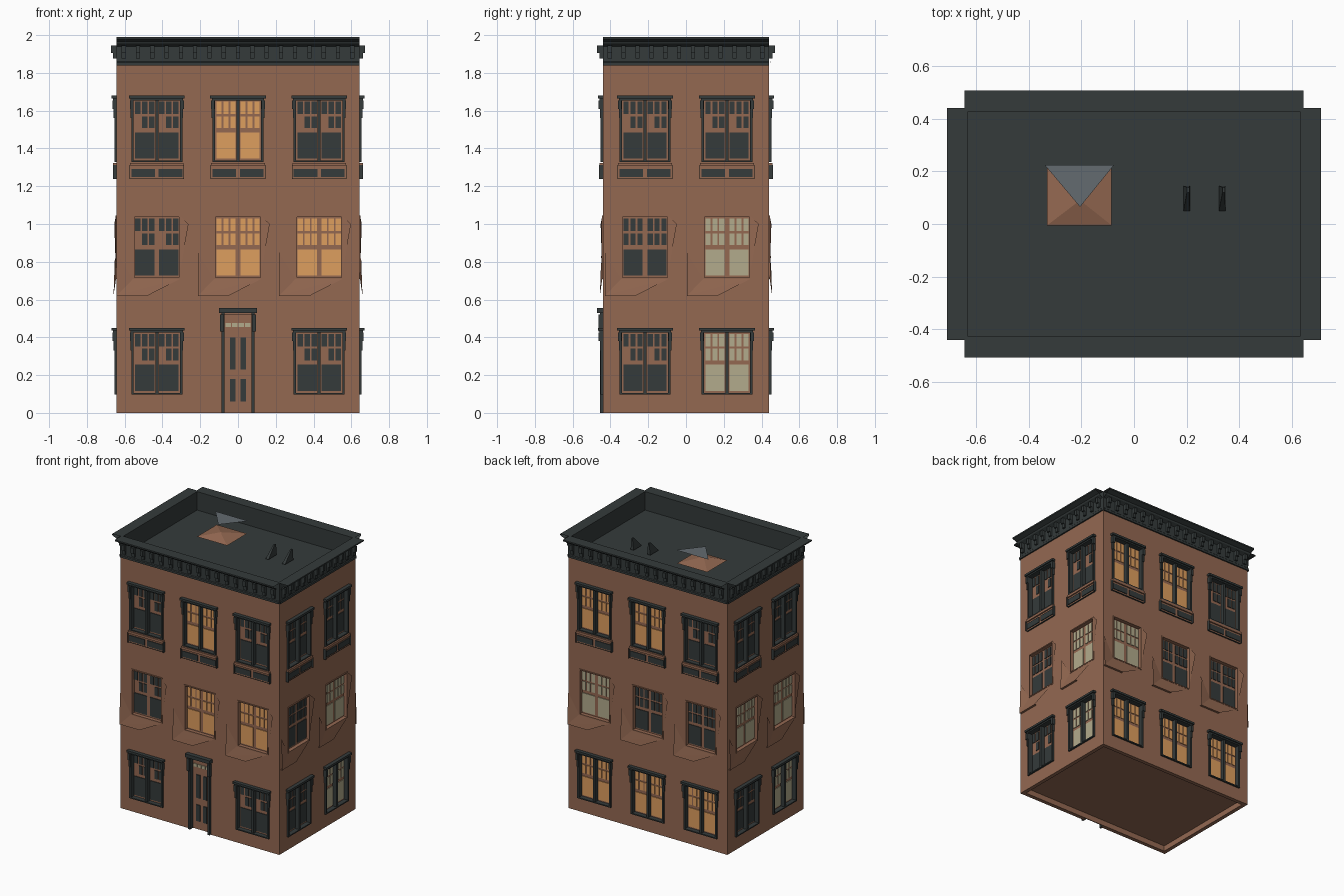
import bpy, bmesh
from math import radians
from mathutils import Matrix, Vector

if "Cube" in bpy.data.objects:
    bpy.data.objects.remove(bpy.data.objects["Cube"])

def linear(c):
    return c / 12.92 if c < 0.04 else ((c + 0.055) / 1.055) ** 2.4

def material(name, *rgb):
    m = bpy.data.materials.new(name)
    m.use_nodes = True
    col = [linear(c) for c in rgb] + [1]
    m.diffuse_color = col
    m.node_tree.nodes["Principled BSDF"].inputs["Base Color"].default_value = col
    return m

BRICK = material("brick brown", 0.58, 0.41, 0.32)
DARK = material("charcoal trim", 0.205, 0.23, 0.23)
ORANGE = material("warm lit glass", 0.87, 0.62, 0.37)
PALE = material("pale glass", 0.70, 0.67, 0.55)
GREY = material("slate grey", 0.39, 0.42, 0.44)

class Part:
    """Collects boxes and faces into one object."""
    def __init__(self, name, *mats):
        self.name, self.mats, self.bm = name, mats, bmesh.new()

    def box(self, m, u0, u1, out0, out1, z0, z1, mat=0):
        size = Matrix.Diagonal((u1 - u0, out1 - out0, z1 - z0, 1))
        mid = Matrix.Translation(((u0 + u1) / 2, -(out0 + out1) / 2, (z0 + z1) / 2))
        vs = bmesh.ops.create_cube(self.bm, size=1, matrix=m @ mid @ size)["verts"]
        for f in {f for v in vs for f in v.link_faces}:
            f.material_index = mat
        return vs

    def pair(self, m, cu, a, b, *rest):
        self.box(m, cu + a, cu + b, *rest)
        self.box(m, cu - b, cu - a, *rest)

    def face(self, m, pts):
        self.bm.faces.new([self.bm.verts.new(m @ Vector((u, -o, z))) for u, o, z in pts])

    def finish(self):
        mesh = bpy.data.meshes.new(self.name)
        self.bm.to_mesh(mesh)
        self.bm.free()
        for mat in self.mats:
            mesh.materials.append(mat)
        ob = bpy.data.objects.new(self.name, mesh)
        bpy.context.collection.objects.link(ob)
        return ob

def hollow(part, up, thickness, depth):
    """Sink a pocket into the top or bottom face."""
    part.bm.normal_update()
    f = [f for f in part.bm.faces if f.normal.z * up > 0.9]
    bmesh.ops.inset_region(part.bm, faces=f, thickness=thickness)
    bmesh.ops.inset_region(part.bm, faces=f, thickness=0.0001, depth=-depth)

HX, HY, EAVE, TOP = 0.643, 0.44, 1.84, 1.99
ROWS = (1.33, 0.71, 0.1)
ID = Matrix.Identity(4)

# Facades: turn, distance, half width, columns, glass per row from the top (D, O, P)
FACADES = {
    "front": (0, HY, HX, (-0.43, 0, 0.43), ("DOD", "DOO", "D-D")),
    "right": (90, HX, HY, (-0.217, 0.217), ("DD", "DP", "DP")),
    "back": (180, HY, HX, (-0.43, 0, 0.43), ("OOD", "PDD", "OOO")),
    "left": (270, HX, HY, (-0.217, 0.217), ("DD", "PP", "DP")),
}

walls = Part("brick_walls", BRICK)
walls.box(ID, -HX, HX, -HY, HY, 0, EAVE)
hollow(walls, -1, 0.04, 0.04)
cutter = Part("opening_cutter")
panes = Part("window_panes", DARK, ORANGE, PALE)
frames = Part("window_frames", DARK)
hoods = Part("window_hoods", DARK)
trims = Part("brick_window_trim", BRICK)
panels = Part("apron_panels", DARK)
wedges = Part("sloping_sills", BRICK)
cornice = Part("cornice", DARK)
brackets = Part("cornice_brackets", DARK)
BACK = -0.022

def glazing(m, u, z, kind, missing):
    """Twin sashes: one large pane below two rows of three."""
    mat = "DOP".index(kind)
    for start in (u - 0.115, u + 0.013):
        panes.box(m, start, start + 0.102, BACK, BACK + 0.005, z + 0.017, z + 0.155, mat)
        for row, (a, b) in enumerate(((0.178, 0.24), (0.252, 0.318))):
            for col in range(3):
                if missing and row == 0 and col == 0:
                    continue
                left = start + col * 0.037
                panes.box(m, left, left + 0.028, BACK, BACK + 0.005, z + a, z + b, mat)

def hooded_window(m, u, z):
    frames.pair(m, u, 0.122, 0.135, BACK, 0.012, z, z + 0.33)
    frames.box(m, u - 0.008, u + 0.008, BACK, 0.008, z, z + 0.33)
    frames.box(m, u - 0.135, u + 0.135, BACK, 0.012, z - 0.002, z + 0.006)
    hoods.box(m, u - 0.147, u + 0.147, 0, 0.027, z + 0.335, z + 0.35)
    hoods.box(m, u - 0.138, u + 0.138, BACK, 0.018, z + 0.325, z + 0.335)
    hoods.pair(m, u, 0.124, 0.143, 0, 0.022, z + 0.28, z + 0.325)
    hoods.pair(m, u, 0.126, 0.139, 0, 0.016, z + 0.23, z + 0.28)

def apron(m, u, z):
    """Projecting box under an upper window, with two panels."""
    trims.box(m, u - 0.142, u + 0.142, 0, 0.018, z - 0.024, z - 0.006)
    trims.box(m, u - 0.142, u + 0.142, 0, 0.008, z - 0.09, z - 0.024)
    panels.pair(m, u, 0.01, 0.135, 0, 0.014, z - 0.08, z - 0.038)
    panels.pair(m, u, 0.142, 0.145, 0, 0.02, z - 0.092, z - 0.018)
    panels.box(m, u - 0.142, u + 0.142, 0, 0.01, z - 0.093, z - 0.09)

def plain_window(m, u, z):
    trims.pair(m, u, 0.118, 0.125, BACK, 0.006, z, z + 0.33)
    for a in (-0.002, 0.326):
        trims.box(m, u - 0.125, u + 0.125, BACK, 0.006, z + a, z + a + 0.008)
    # faceted slope below and beside the opening
    low, edge = (u - 0.212, 0.016, z - 0.09), (u - 0.05, 0.016, z - 0.09)
    tip, sill = (u - 0.125, 0.003, z), (u + 0.125, 0.004, z)
    wedges.face(m, [low, edge, sill])
    wedges.face(m, [low, sill, tip])
    wedges.face(m, [low, tip, (u - 0.212, 0.008, z + 0.14)])
    wedges.face(m, [(u - 0.212, 0, z - 0.09), (u - 0.05, 0, z - 0.09), edge, low])
    wedges.face(m, [(u + 0.125, 0.004, z + 0.05), (u + 0.168, 0.012, z + 0.29),
                    (u + 0.125, 0.004, z + 0.33)])

for name, (turn, dist, half, columns, glass) in FACADES.items():
    m = Matrix.Rotation(radians(turn), 4, "Z") @ Matrix.Translation((0, -dist, 0))
    for row, z in enumerate(ROWS):
        for u, kind in zip(columns, glass[row]):
            if kind == "-":
                continue
            cutter.box(m, u - 0.124, u + 0.124, BACK, 0.05, z, z + 0.332)
            glazing(m, u, z, kind, kind == "D" and (row != 1 or name == "front"))
            if row == 1:
                plain_window(m, u, z)
            else:
                hooded_window(m, u, z)
            if row == 0:
                apron(m, u, z)

    # Cornice shell, open at its ends
    profile = [(0, EAVE), (0.01, EAVE), (0.01, 1.855), (0.005, 1.86), (0.005, 1.94),
               (0.03, 1.955), (0.035, 1.965), (0.068, 1.98), (0.068, TOP), (-0.012, TOP)]
    for (a, za), (b, zb) in zip(profile, profile[1:]):
        cornice.face(m, [(-half, a, za), (half, a, za), (half, b, zb), (-half, b, zb)])
    count = round(half * 2 / 0.075)
    for i in range(count):
        u = (i + 0.5) * 2 * half / count - half
        brackets.box(m, u - 0.011, u + 0.011, 0, 0.018, 1.875, 1.905)
        brackets.box(m, u - 0.011, u + 0.011, 0, 0.03, 1.905, 1.945)

# Entrance door in the front wall
front = Matrix.Translation((0, -HY, 0))
cutter.box(front, -0.075, 0.075, BACK, 0.05, -0.01, 0.52)
door = Part("door_surround", DARK)
door.pair(front, 0, 0.072, 0.088, BACK, 0.014, 0, 0.53)
door.box(front, -0.1, 0.1, 0, 0.032, 0.53, 0.555)
door.pair(front, 0, 0.074, 0.094, 0, 0.024, 0.43, 0.52)
door.finish()
door_panels = Part("door_panels", DARK, PALE)
for a, b in ((0.06, 0.18), (0.23, 0.4)):
    door_panels.pair(front, 0, 0.013, 0.043, BACK, BACK + 0.006, a, b)
for i in range(4):
    u = -0.065 + i * 0.034
    door_panels.box(front, u, u + 0.028, BACK, BACK + 0.006, 0.455, 0.477, 1)
door_panels.finish()

# Cut the openings into the walls
wall_ob, cut_ob = walls.finish(), cutter.finish()
cut_ob.hide_render = True
mod = wall_ob.modifiers.new("openings", "BOOLEAN")
mod.object, mod.operation, mod.solver = cut_ob, "DIFFERENCE", "EXACT"
bpy.context.view_layer.objects.active = wall_ob
bpy.ops.object.modifier_apply(modifier=mod.name)
bpy.data.objects.remove(cut_ob)

for part in (panes, frames, hoods, trims, panels, wedges, cornice, brackets):
    part.finish()

# Parapet with the sunken roof
parapet = Part("roof_parapet", DARK)
parapet.box(ID, -HX, HX, -HY, HY, EAVE, TOP - 0.001)
hollow(parapet, 1, 0.017, 0.135)
parapet.finish()

# Roof chimney, its flat cap and two vents
chimney = Part("roof_chimney", BRICK)
apex = (-0.205, -0.09, 1.935)
base = [(-0.33, 0.005), (-0.085, 0.005), (-0.085, -0.225), (-0.33, -0.225)]
for (a, b), (c, d) in zip(base, base[1:] + base[:1]):
    chimney.face(ID, [(a, b, 1.905), (c, d, 1.905), apex])
chimney.face(ID, [(a, b, 1.905) for a, b in reversed(base)])
chimney.finish()
cap = Part("chimney_cap", GREY)
cap.face(ID, [(-0.34, -0.225, 2), (-0.205, -0.065, 2), (-0.075, -0.225, 2)])
cap.finish()
vents = Part("roof_vents", DARK)
for x in (0.2, 0.335):
    for v in vents.box(ID, x - 0.012, x + 0.012, -0.145, -0.05, 1.86, 1.94):
        if v.co.z > 1.9:
            v.co.y = 0.13 + (v.co.y - 0.0975) * 0.2
            v.co.x = x + 0.006 + (v.co.x - x) * 0.4
vents.finish()
